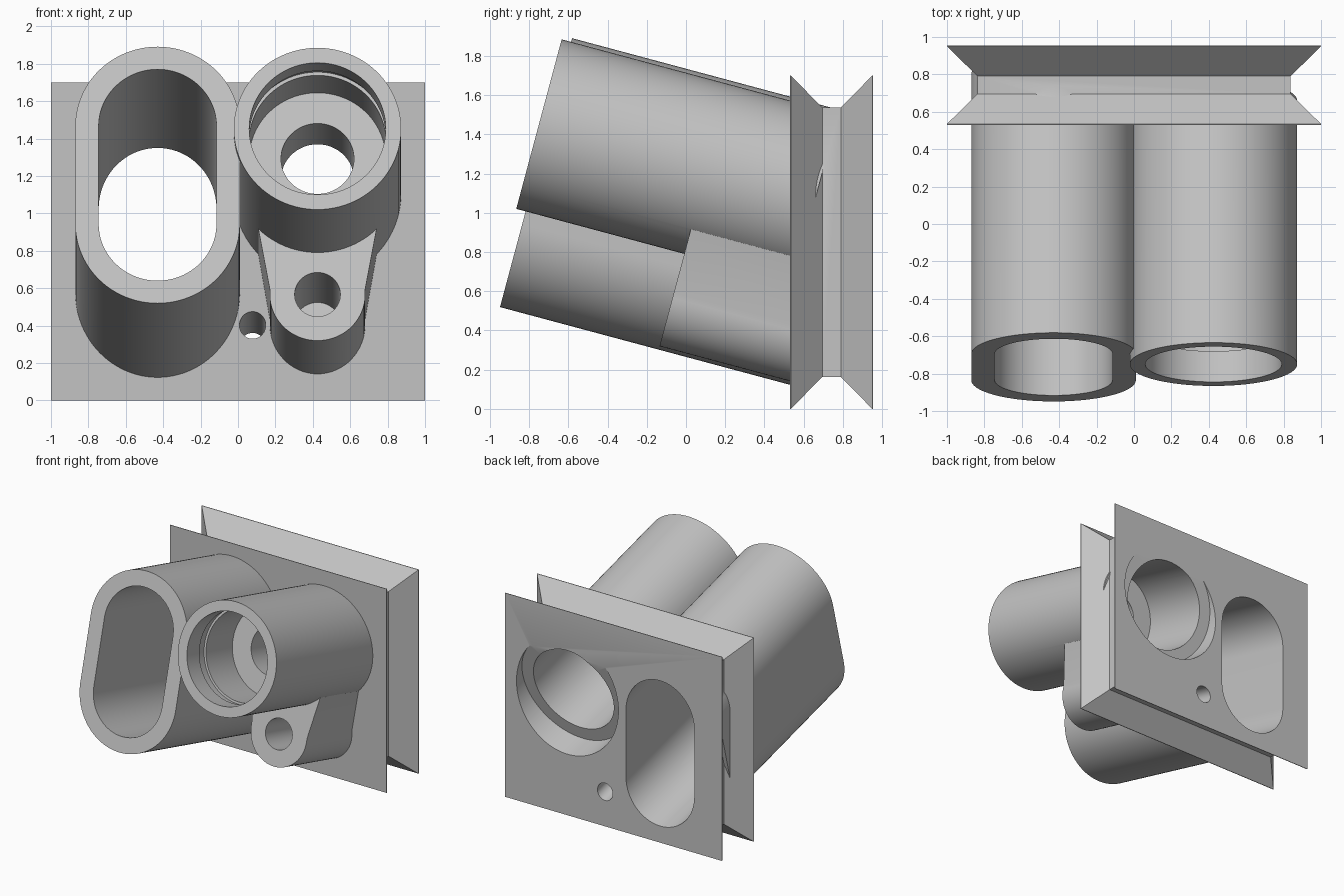
import bpy, bmesh
from math import sin, cos, pi, radians
from mathutils import Vector

if "Cube" in bpy.data.objects:
    bpy.data.objects.remove(bpy.data.objects["Cube"], do_unlink=True)

TILT = radians(15)
AXIS = Vector((0, cos(TILT), -sin(TILT)))    # runs backward and down
RISE = Vector((0, sin(TILT), cos(TILT)))
SIDE = Vector((1, 0, 0))

grey = bpy.data.materials.new("plain grey")
grey.use_nodes = True
colour = (0.55, 0.55, 0.55, 1)
grey.diffuse_color = colour
grey.node_tree.nodes["Principled BSDF"].inputs["Base Color"].default_value = colour


def loft(name, rings):
    """Closed solid through matching rings of points."""
    bm = bmesh.new()
    loops = [[bm.verts.new(p) for p in ring] for ring in rings]
    n = len(loops[0])
    for a, b in zip(loops, loops[1:]):
        for i in range(n):
            j = (i + 1) % n
            bm.faces.new((a[i], a[j], b[j], b[i]))
    bm.faces.new(loops[0][::-1])
    bm.faces.new(loops[-1])
    bmesh.ops.recalc_face_normals(bm, faces=bm.faces)
    mesh = bpy.data.meshes.new(name)
    bm.to_mesh(mesh)
    bm.free()
    mesh.materials.append(grey)
    ob = bpy.data.objects.new(name, mesh)
    bpy.context.collection.objects.link(ob)
    return ob


def oval(radius, half=0.0, steps=48):
    """Circle, or an upright slot outline when half > 0."""
    pts = []
    for sign in (1, -1):
        for i in range(steps + (1 if half else 0)):
            t = pi * i / steps + (0 if sign > 0 else pi)
            pts.append((radius * cos(t), radius * sin(t) + sign * half))
    return pts


def tilted(name, origin, sections):
    """Loft (depth, outline) sections along the tilted axis."""
    o = Vector(origin)
    return loft(name, [[o + AXIS * s + SIDE * u + RISE * v for u, v in outline]
                       for s, outline in sections])


def combine(target, other, operation):
    mod = target.modifiers.new(operation.lower(), 'BOOLEAN')
    mod.operation = operation
    mod.solver = 'EXACT'
    mod.object = other
    bpy.context.view_layer.objects.active = target
    bpy.ops.object.modifier_apply(modifier=mod.name)
    bpy.data.objects.remove(other, do_unlink=True)


# Mounting plate with a V groove around its rim
def plate_ring(y, inset):
    w, lo, hi = 1 - inset, inset, 1.7 - inset
    return [(-w, y, lo), (w, y, lo), (w, y, hi), (-w, y, hi)]


block = loft("grooved_plate_with_tubes", [
    plate_ring(0.53, 0), plate_ring(0.535, 0), plate_ring(0.695, 0.163),
    plate_ring(0.79, 0.163), plate_ring(0.95, 0), plate_ring(0.955, 0)])

SLOT = (-0.43, -0.765, 1.205)
ROUND = (0.425, -0.75, 1.4525)
LUG = (0.425, -0.069, 0.566)
PIN = (0.078, 0.53, 0.402)

# Slotted tube, round tube and the screw lug beneath it
slot_tube = tilted("slot_tube", SLOT, [(s, oval(0.44, 0.27)) for s in (0, 1.55)])
round_tube = tilted("round_tube", ROUND, [(s, oval(0.4475)) for s in (0, 1.46)])
arc = [(0.255 * cos(t), 0.255 * sin(t)) for t in (-pi + pi * i / 40 for i in range(41))]
lug_shape = arc + [(0.255, 0.03), (0.341, 0.5), (-0.341, 0.5), (-0.255, 0.03)]
lug = tilted("screw_lug", LUG, [(s, lug_shape) for s in (0, 0.72)])
for part in (slot_tube, round_tube, lug):
    combine(block, part, 'UNION')

# Stepped bore: mouth, ring groove, narrow throat, rear chamber, counterbore
bore_steps = [(-0.2, 0.17, 0.365), (0.17, 0.26, 0.383), (0.26, 0.62, 0.365),
              (0.62, 1.05, 0.195), (1.05, 1.68, 0.365), (1.68, 2.3, 0.47)]
bore = tilted("bore_cutter", ROUND,
              [(s, oval(r)) for start, end, r in bore_steps for s in (start, end)])
slot_hole = tilted("slot_cutter", SLOT, [(s, oval(0.315, 0.27)) for s in (-0.2, 2.3)])
screw_hole = tilted("screw_cutter", LUG, [(s, oval(0.122)) for s in (-0.2, 0.62)])
pin_hole = tilted("pin_cutter", PIN, [(s, oval(0.07)) for s in (-0.1, 0.7)])
for cutter in (bore, slot_hole, screw_hole, pin_hole):
    cutter.hide_render = True
    combine(block, cutter, 'DIFFERENCE')

# Smooth round walls, crisp rims
bpy.ops.object.select_all(action='DESELECT')
block.select_set(True)
bpy.context.view_layer.objects.active = block
bpy.ops.object.shade_smooth_by_angle(angle=radians(25))
